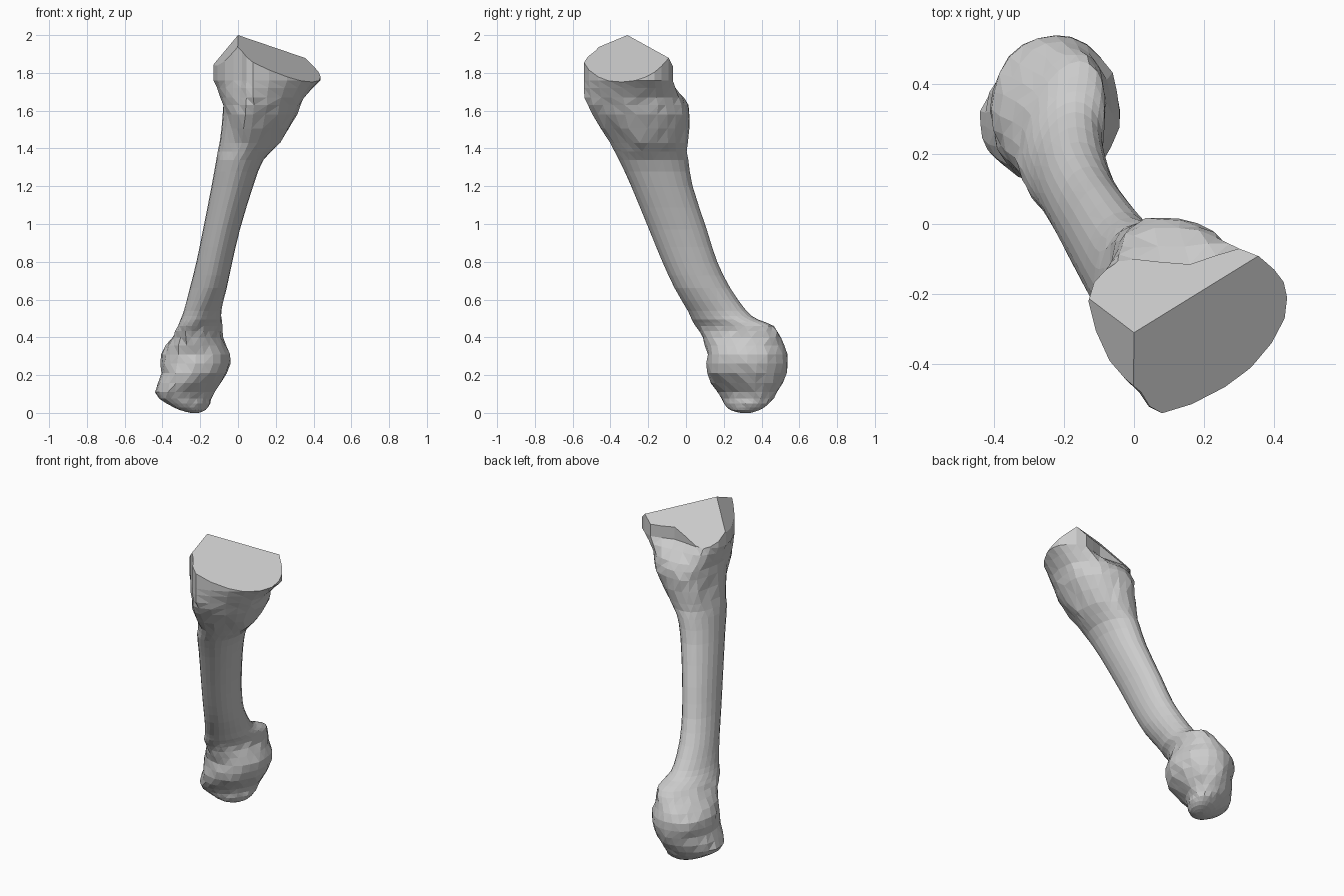
import bpy, bmesh, math, random
from mathutils import Vector

if "Cube" in bpy.data.objects:
    bpy.data.objects.remove(bpy.data.objects["Cube"])

random.seed(4)

# Rounded head and shaft: z, x min, x max, y min, y max, skew towards +x at the back
SLICES = [
    (0.00, -.25, -.21, .29, .34, 0), (0.015, -.305, -.175, .235, .39, .02),
    (0.05, -.37, -.155, .20, .44, .04), (0.11, -.435, -.135, .165, .485, .045),
    (0.21, -.405, -.06, .11, .53, .01), (0.31, -.41, -.04, .115, .535, 0),
    (0.40, -.345, -.085, .085, .50, .03), (0.46, -.31, -.09, .05, .465, .045),
    (0.495, -.3, -.09, .03, .38, .03), (0.54, -.285, -.09, .01, .32, .02),
    (0.66, -.255, -.06, -.06, .235, 0), (0.80, -.22, -.03, -.125, .165, 0),
    (0.97, -.185, .01, -.195, .11, 0), (1.20, -.14, .08, -.29, .035, 0),
    (1.34, -.115, .135, -.355, .012, 0),
]
# Wedge-shaped base outlines, clockwise from the left
BASE = [
    (1.43, [(-.1, -.2), (-.065, -.06), (0, 0), (.09, 0), (.15, -.03), (.2, -.1),
            (.222, -.2), (.205, -.28), (.14, -.35), (.06, -.405), (-.01, -.37), (-.07, -.29)]),
    (1.58, [(-.08, -.2), (-.04, -.05), (.03, .015), (.13, .015), (.22, -.02), (.29, -.1),
            (.315, -.2), (.29, -.32), (.21, -.42), (.08, -.5), (0, -.46), (-.06, -.33)]),
    (1.67, [(-.09, -.22), (-.06, -.1), (0, -.03), (.13, -.01), (.24, -.04), (.32, -.12),
            (.35, -.2), (.33, -.33), (.23, -.45), (.08, -.535), (.01, -.48), (-.06, -.38)]),
    (1.76, [(-.13, -.22), (-.08, -.13), (0, -.1), (.16, -.115), (.3, -.07), (.4, -.13),
            (.437, -.21), (.4, -.34), (.26, -.465), (.08, -.54), (.02, -.48), (-.07, -.39)]),
]


def oval(z, x0, x1, y0, y1, skew):
    ring = []
    for i in range(12):
        a = math.pi - i * math.tau / 12
        c, s = math.cos(a), math.sin(a)
        ring.append(Vector(((x0 + x1) / 2 + c * (x1 - x0) / 2 + skew * s,
                            (y0 + y1) / 2 + s * (y1 - y0) / 2, z)))
    return ring


def midpoint(a, b, c, d):
    return (9 * (b + c) - a - d) / 16


def refine_ring(r):
    n, out = len(r), []
    for i in range(n):
        out += [r[i], midpoint(r[i - 1], r[i], r[(i + 1) % n], r[(i + 2) % n])]
    return out


def refine_stack(rings):
    out, last = [], len(rings) - 1
    for i in range(last):
        four = [rings[max(0, min(last, j))] for j in (i - 1, i, i + 1, i + 2)]
        out += [rings[i], [midpoint(*p) for p in zip(*four)]]
    return out + [rings[last]]


rings = [oval(*s) for s in SLICES]
rings += [[Vector((x, y, z)) for x, y in pts] for z, pts in BASE]
rings = refine_stack([refine_ring(r) for r in rings])
# Slight uneven bone surface on both ends
for r in rings[1:]:
    if .05 < r[0].z < .45 or 1.4 < r[0].z < 1.7:
        for p in r:
            p.x += random.uniform(-.005, .005)
            p.y += random.uniform(-.005, .005)
rings.append([Vector((p.x, p.y, 2.2)) for p in rings[-1]])

# Skin the rings
bm = bmesh.new()
vs = [[bm.verts.new(p) for p in r] for r in rings]
n = len(vs[0])
for lo, hi in zip(vs, vs[1:]):
    for i in range(n):
        j = (i + 1) % n
        bm.faces.new((lo[i], hi[i], hi[j], lo[j]))
bm.faces.new(vs[0])
bm.faces.new(vs[-1])
bmesh.ops.recalc_face_normals(bm, faces=bm.faces)

# Joint facets: three sloping cuts meeting at the peak
for a, b in ((-.6, .42), (.35, -1.12), (1.5, .4)):
    cut = bmesh.ops.bisect_plane(bm, geom=bm.verts[:] + bm.edges[:] + bm.faces[:], dist=1e-5,
                                 plane_co=(0, -.31, 2), plane_no=(-a, -b, 1), clear_outer=True)
    edges = [e for e in cut["geom_cut"] if isinstance(e, bmesh.types.BMEdge) and e.is_boundary]
    bmesh.ops.holes_fill(bm, edges=edges, sides=0)
bmesh.ops.remove_doubles(bm, verts=bm.verts, dist=.002)
bmesh.ops.triangulate(bm, faces=bm.faces[:])
bmesh.ops.recalc_face_normals(bm, faces=bm.faces)

# Flat-faceted bone object
mesh = bpy.data.meshes.new("foot_bone")
bm.to_mesh(mesh)
bm.free()
bone = bpy.data.objects.new("foot_bone", mesh)
bpy.context.collection.objects.link(bone)
